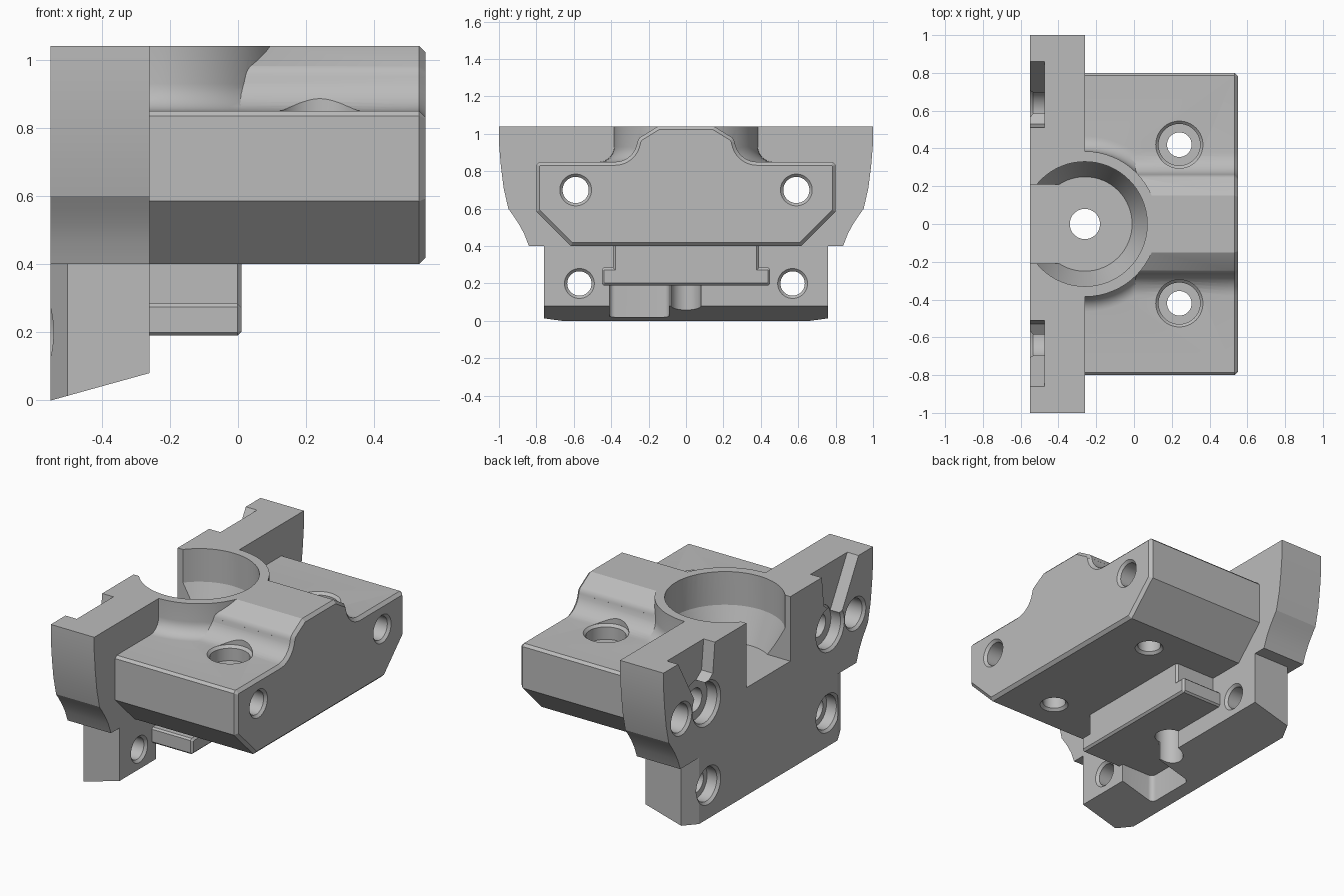
import bpy, bmesh, math
from mathutils import Matrix, Vector

if "Cube" in bpy.data.objects:
    bpy.data.objects.remove(bpy.data.objects["Cube"], do_unlink=True)

metal = bpy.data.materials.new("plain_grey")
metal.use_nodes = True
grey = (0.5, 0.5, 0.5, 1)
metal.diffuse_color = grey
metal.node_tree.nodes["Principled BSDF"].inputs["Base Color"].default_value = grey


def finish(name, bm):
    bmesh.ops.recalc_face_normals(bm, faces=bm.faces)
    mesh = bpy.data.meshes.new(name)
    bm.to_mesh(mesh)
    bm.free()
    mesh.materials.append(metal)
    obj = bpy.data.objects.new(name, mesh)
    bpy.context.scene.collection.objects.link(obj)
    return obj


def prism(name, points, axis, a, b, bevel=0):
    """Extrude a profile along an axis, optionally chamfering the far end."""
    place = {"x": lambda p, t: (t, p[0], p[1]),
             "y": lambda p, t: (p[0], t, p[1]),
             "z": lambda p, t: (p[0], p[1], t)}[axis]
    bm = bmesh.new()
    near = [bm.verts.new(place(p, a)) for p in points]
    far = [bm.verts.new(place(p, b)) for p in points]
    n = len(points)
    for i in range(n):
        j = (i + 1) % n
        bm.faces.new((near[i], near[j], far[j], far[i]))
    bm.faces.new(near)
    end = bm.faces.new(far)
    bmesh.ops.recalc_face_normals(bm, faces=bm.faces)
    if bevel:
        bmesh.ops.bevel(bm, geom=list(end.edges), offset=bevel, segments=1,
                        affect='EDGES', profile=0.5)
    return finish(name, bm)


def lathe(name, profile, x=0, y=0, z=0, along_x=False):
    """Revolve (radius, height) pairs about the z or x axis."""
    bm = bmesh.new()
    verts = [bm.verts.new((r, 0, h)) for r, h in profile]
    edges = [bm.edges.new(pair) for pair in zip(verts, verts[1:])]
    bmesh.ops.spin(bm, geom=verts + edges, cent=(0, 0, 0), axis=(0, 0, 1),
                   angle=math.tau, steps=64)
    bmesh.ops.remove_doubles(bm, verts=bm.verts, dist=0.0001)
    if along_x:
        bm.transform(Matrix.Rotation(math.pi / 2, 4, 'Y'))
    bm.transform(Matrix.Translation(Vector((x, y, z))))
    return finish(name, bm)


def combine(target, other, operation):
    other.hide_render = True
    mod = target.modifiers.new("combine", 'BOOLEAN')
    mod.operation = operation
    mod.solver = 'EXACT'
    mod.object = other
    bpy.context.view_layer.objects.active = target
    bpy.ops.object.modifier_apply(modifier=mod.name)
    bpy.data.objects.remove(other, do_unlink=True)


def cut(tool):
    combine(body, tool, 'DIFFERENCE')


def arc(cx, cy, r, start, stop, n=8):
    angles = [math.radians(start + (stop - start) * i / n) for i in range(n + 1)]
    return [(cx + r * math.cos(t), cy + r * math.sin(t)) for t in angles]


def mirrored(half):
    return half + [(-u, v) for u, v in reversed(half)]


def rect(u0, v0, u1, v1):
    return [(u0, v0), (u1, v0), (u1, v1), (u0, v1)]


TOP, FACE, BACK, END = 1.04, -0.26, -0.55, 0.55

# Upright plate with curved shoulders
body = prism("bracket_body", mirrored(
    [(1, TOP), (1, 0.95), (0.99, 0.83), (0.975, 0.71), (0.95, 0.6), (0.925, 0.565),
     (0.895, 0.52), (0.865, 0.465), (0.84, 0.4), (0.76, 0.4), (0.76, -0.05)]),
    "x", BACK, FACE)

# Forward block with a raised, filleted spine
spine = arc(0.203, 0.939, 0.06, 45, 10, 4) + arc(0.38, 0.97, 0.12, 190, 270)
block = prism("front_block", mirrored(
    [(0.15, TOP)] + spine + [(0.785, 0.85), (0.8, 0.835), (0.8, 0.585), (0.615, 0.4)]),
    "x", FACE - 0.04, END, 0.018)

# Stepped tongue below the block
tongue = prism("lower_tongue", mirrored(
    [(0.39, 0.5), (0.39, 0.285), (0.44, 0.285), (0.45, 0.275), (0.45, 0.2), (0.44, 0.19)]),
    "x", FACE - 0.04, 0.01, 0.012)

# Round boss, flared where it meets the block
boss = lathe("round_boss", [(0, 0.6), (0.465, 0.6)] + arc(0.465, 0.93, 0.08, 270, 180)
             + [(0.385, TOP), (0, TOP)], x=FACE)
combine(boss, prism("trim", rect(FACE - 0.04, -0.6, 0.6, 0.6), "z", 0.5, 1.2), 'INTERSECT')

for part in (block, tongue, boss):
    combine(body, part, 'UNION')

# Sloped underside of the plate
cut(prism("slope", [(-0.6, -0.014), (-0.2, 0.097), (-0.2, -0.2), (-0.6, -0.2)],
          "y", -1.2, 1.2))

# Cup with tapered floor, rear opening and drain hole
cut(lathe("cup", [(0, 0.65), (0.25, 0.65), (0.33, 0.84), (0.33, 1.2), (0, 1.2)], x=FACE))
cut(prism("rear_opening", rect(-0.6, -0.21, -0.36, 0.21), "z", 0.65, 1.2))
cut(lathe("drain", [(0, -0.1), (0.08, -0.1), (0.08, 0.8), (0, 0.8)], x=FACE))

# Rounded pocket under the tongue
cut(prism("pocket", [(-0.2, -0.41)] + arc(-0.45, -0.38, 0.03, 270, 180, 5)
          + arc(-0.45, -0.12, 0.03, 180, 90, 5) + [(-0.2, -0.09)], "z", -0.1, 0.19))

long_hole = [(0, -0.6), (0.135, -0.6), (0.135, -0.55), (0.12, -0.535), (0.12, -0.47),
             (0.07, -0.47), (0.07, 0.535), (0.085, 0.55), (0.085, 0.6), (0, 0.6)]
low_hole = [(0, -0.6), (0.115, -0.6), (0.115, -0.55), (0.1, -0.535), (0.1, -0.47),
            (0.065, -0.47), (0.065, -0.275), (0.08, FACE), (0.08, -0.2), (0, -0.2)]
blind_hole = [(0, -0.6), (0.1, -0.6), (0.1, -0.55), (0.085, -0.535), (0.085, -0.42),
              (0, -0.42)]
top_hole = [(0, 0.3), (0.08, 0.3), (0.08, 0.4), (0.065, 0.415), (0.065, 0.76),
            (0.11, 0.76), (0.11, 0.835), (0.125, 0.85), (0.125, 1.1), (0, 1.1)]

for s in (-1, 1):
    # Chamfered lower rear corners
    cut(prism("corner", [(-0.575, 0.61 * s), (-0.475, 0.81 * s), (-0.6, 0.81 * s)],
              "z", -0.1, 0.4))
    # Angled notches in the rear face
    cut(prism("notch", [(0.51 * s, 1.1), (0.51 * s, TOP), (0.53 * s, 0.86),
                        (0.69 * s, 0.74), (0.86 * s, TOP), (0.86 * s, 1.1)],
              "x", -0.6, -0.475))
    # Screw holes
    cut(lathe("long_hole", long_hole, y=0.59 * s, z=0.7, along_x=True))
    cut(lathe("low_hole", low_hole, y=0.57 * s, z=0.2, along_x=True))
    cut(lathe("blind_hole", blind_hole, y=0.83 * s, z=0.7, along_x=True))
    cut(lathe("top_hole", top_hole, x=0.24, y=0.42 * s))

# Smooth curved walls, keep machined edges crisp
bpy.ops.object.select_all(action='DESELECT')
body.select_set(True)
bpy.context.view_layer.objects.active = body
bpy.ops.object.shade_smooth_by_angle(angle=math.radians(20))
